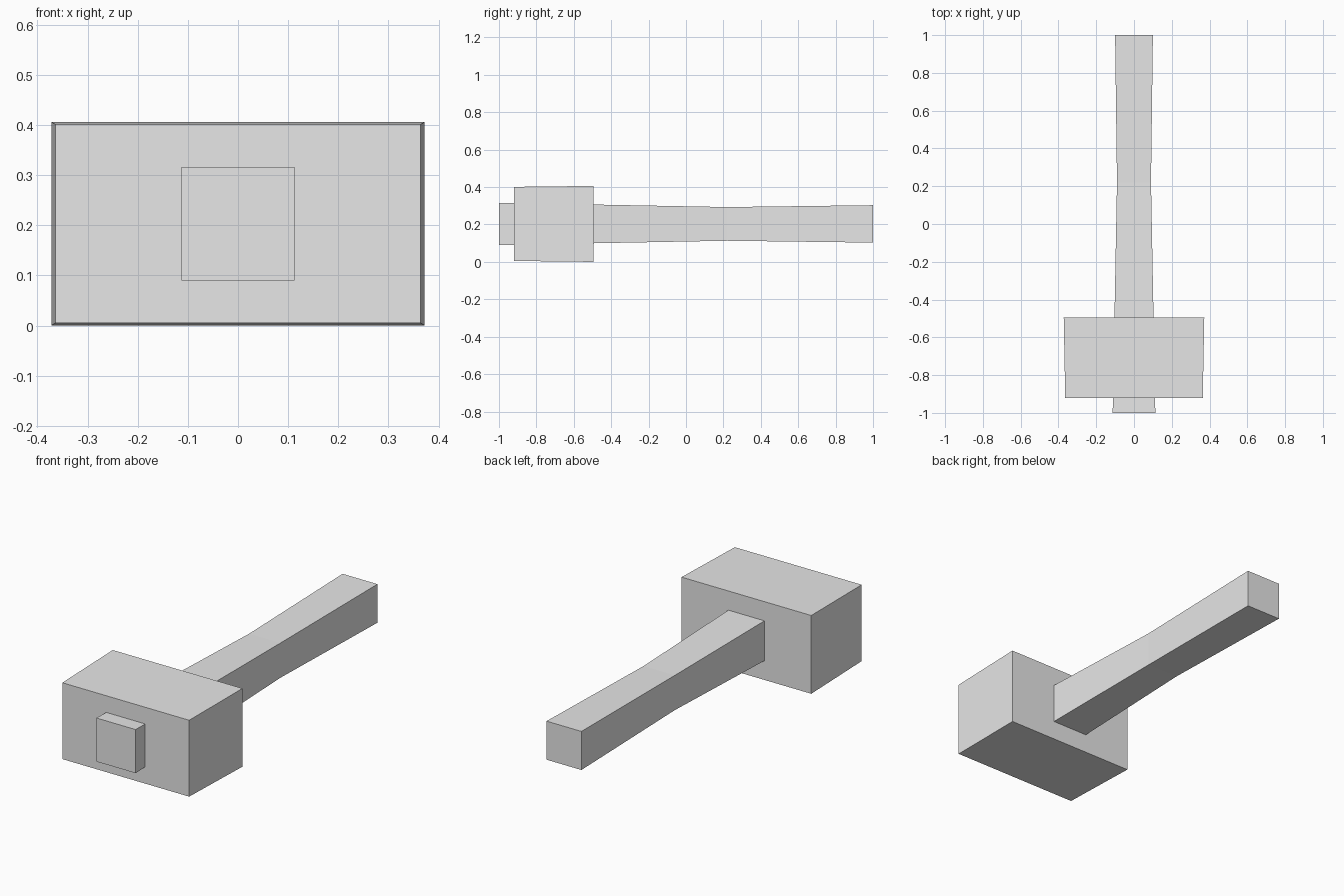
import bpy
import bmesh

cube = bpy.data.objects.get("Cube")
if cube:
    bpy.data.objects.remove(cube)

MID_Z = 0.203

grey = bpy.data.materials.new("light_grey")
grey.use_nodes = True
colour = (0.8, 0.8, 0.8, 1.0)
grey.diffuse_color = colour
grey.node_tree.nodes["Principled BSDF"].inputs["Base Color"].default_value = colour


def loft_box(name, sections):
    """Join rectangular sections (y, half width, half height) along y."""
    bm = bmesh.new()
    rings = [
        [bm.verts.new((sx * w, y, MID_Z + sz * h))
         for sx, sz in ((-1, -1), (1, -1), (1, 1), (-1, 1))]
        for y, w, h in sections
    ]
    bm.faces.new(rings[0])
    bm.faces.new(rings[-1])
    for a, b in zip(rings, rings[1:]):
        for i in range(4):
            j = (i + 1) % 4
            bm.faces.new((a[i], a[j], b[j], b[i]))
    bmesh.ops.recalc_face_normals(bm, faces=bm.faces)
    mesh = bpy.data.meshes.new(name)
    bm.to_mesh(mesh)
    bm.free()
    mesh.materials.append(grey)
    obj = bpy.data.objects.new(name, mesh)
    bpy.context.collection.objects.link(obj)
    return obj


# Mallet head, slightly wider towards the handle side
loft_box("mallet_head", [(-0.92, 0.364, 0.198), (-0.495, 0.372, 0.203)])

# Waisted handle passing right through the head
loft_box("handle", [(-1.0, 0.113, 0.113), (0.22, 0.09, 0.09), (1.0, 0.1, 0.1)])
